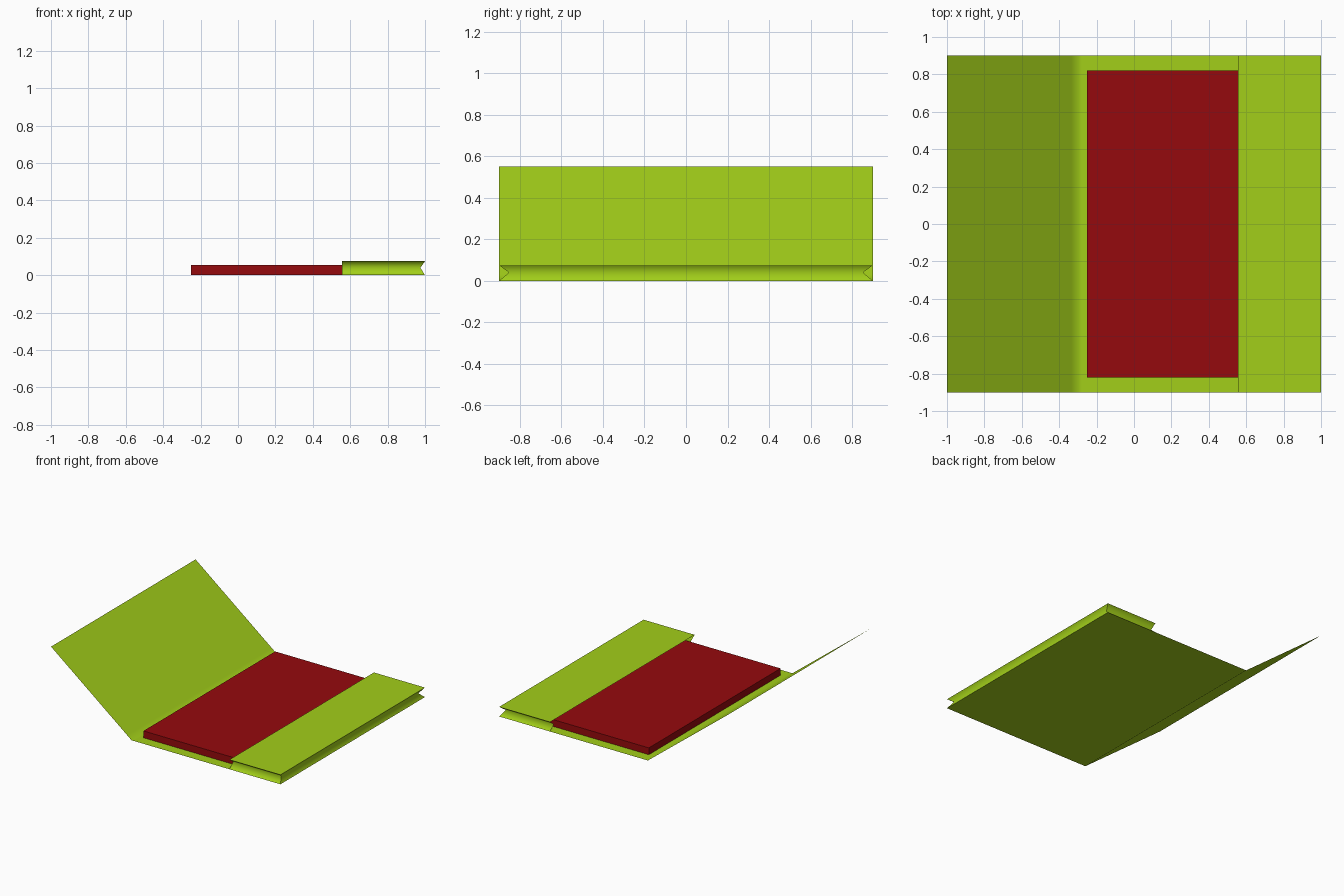
import bpy

if "Cube" in bpy.data.objects:
    bpy.data.objects.remove(bpy.data.objects["Cube"])

HALF_Y = 0.9          # half depth of the folder
TOP_Z = 0.075         # height of the pocket
POCKET_X = 0.555      # open edge of the pocket


def material(name, color):
    mat = bpy.data.materials.new(name)
    mat.diffuse_color = color
    mat.use_nodes = True
    mat.node_tree.nodes["Principled BSDF"].inputs["Base Color"].default_value = mat.diffuse_color
    return mat


def make(name, verts, faces, mat, smooth=False):
    mesh = bpy.data.meshes.new(name)
    mesh.from_pydata(verts, [], faces)
    mesh.polygons.foreach_set("use_smooth", [smooth] * len(faces))
    mesh.materials.append(mat)
    mesh.update()
    obj = bpy.data.objects.new(name, mesh)
    bpy.context.collection.objects.link(obj)
    return obj


def strip(rows):
    """Quads joining consecutive rows of equal length."""
    n = len(rows[0])
    verts = [p for row in rows for p in row]
    faces = [(r * n + i, r * n + i + 1, (r + 1) * n + i + 1, (r + 1) * n + i)
             for r in range(len(rows) - 1) for i in range(n - 1)]
    return verts, faces


green = material("green_card", (0.36, 0.62, 0.01, 1))
red = material("red_pad", (0.30, 0.003, 0.004, 1))

# Back sheet with the raised left flap, softly creased at the fold
profile = [(-1, 0.55), (-0.335, 0.029), (-0.298, 0), (-0.28, 0), (1, 0)]
rows = [[(x, y, z) for x, z in profile] for y in (-HALF_Y, HALF_Y)]
make("folder_sheet", *strip(rows), green, True)

# Pocket cover panel
rows = [[(POCKET_X, y, TOP_Z), (1, y, TOP_Z)] for y in (-HALF_Y, HALF_Y)]
make("pocket_cover", *strip(rows), green)

# Gusset folded inward on the three closed sides of the pocket
rows = []
for z, dx, dy in [(0, 0, 0), (TOP_Z / 2 + 0.003, 0.025, 0.047), (TOP_Z, 0, 0)]:
    x, y = 1 - dx, HALF_Y - dy
    rows.append([(POCKET_X, -y, z), (x, -y, z), (x, y, z), (POCKET_X, y, z)])
gusset = make("pocket_gusset", *strip(rows), green, True)
for edge in gusset.data.edges:      # keep the two corners crisp
    a, b = edge.vertices
    if abs(a - b) == 4:
        edge.use_edge_sharp = True

# Pad tucked under the pocket
bpy.ops.mesh.primitive_cube_add(size=1, location=(0.35, 0, 0.029))
pad = bpy.context.object
pad.name = "pad"
pad.scale = (1.2, 1.64, 0.054)
pad.data.materials.append(red)
